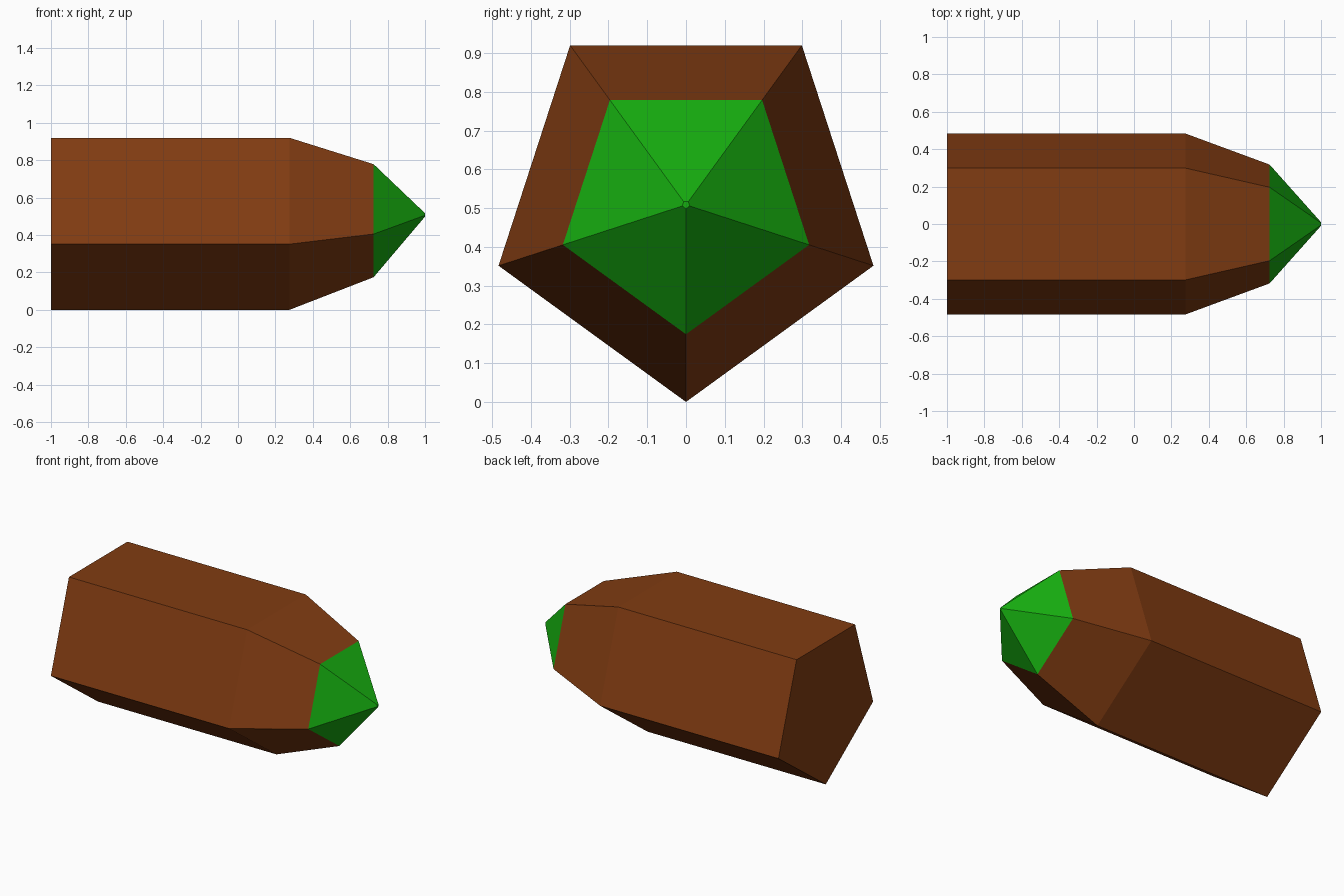
import bpy, bmesh
from math import sin, cos, tau

if "Cube" in bpy.data.objects:
    bpy.data.objects.remove(bpy.data.objects["Cube"])

SIDES = 5
R = 0.5085  # outer radius, also the height of the axis


def material(name, rgb):
    m = bpy.data.materials.new(name)
    m.diffuse_color = (*rgb, 1)
    m.use_nodes = True
    m.node_tree.nodes["Principled BSDF"].inputs["Base Color"].default_value = m.diffuse_color
    return m


def lofted_prism(name, profile, mat, cap_back=False, cap_front=False):
    """Loft pentagons along x; profile is (x, radius) from back to front."""
    bm = bmesh.new()
    rings = []
    for x, r in profile:
        angles = [tau * i / SIDES for i in range(SIDES)]
        rings.append([bm.verts.new((x, r * sin(a), R - r * cos(a))) for a in angles])
    for a, b in zip(rings, rings[1:]):
        for i in range(SIDES):
            j = (i + 1) % SIDES
            bm.faces.new((a[i], a[j], b[j], b[i]))
    if cap_back:
        bm.faces.new(rings[0][::-1])
    if cap_front:
        bm.faces.new(rings[-1])
    # outward from the axis, or along x for the end caps
    for f in bm.faces:
        f.normal_update()
        c = f.calc_center_median()
        c.z -= R
        if f.normal.dot(c) < 0:
            f.normal_flip()
    mesh = bpy.data.meshes.new(name)
    bm.to_mesh(mesh)
    bm.free()
    mesh.materials.append(mat)
    obj = bpy.data.objects.new(name, mesh)
    bpy.context.collection.objects.link(obj)
    return obj


# Brown shaft with tapered shoulder
lofted_prism("shaft", [(-1, R), (0.275, R), (0.725, 0.334)],
             material("brown", (0.22, 0.045, 0.006)), cap_back=True)

# Green point with a tiny blunt end
lofted_prism("tip", [(0.725, 0.334), (1, 0.01)],
             material("green", (0.008, 0.42, 0.005)), cap_front=True)
